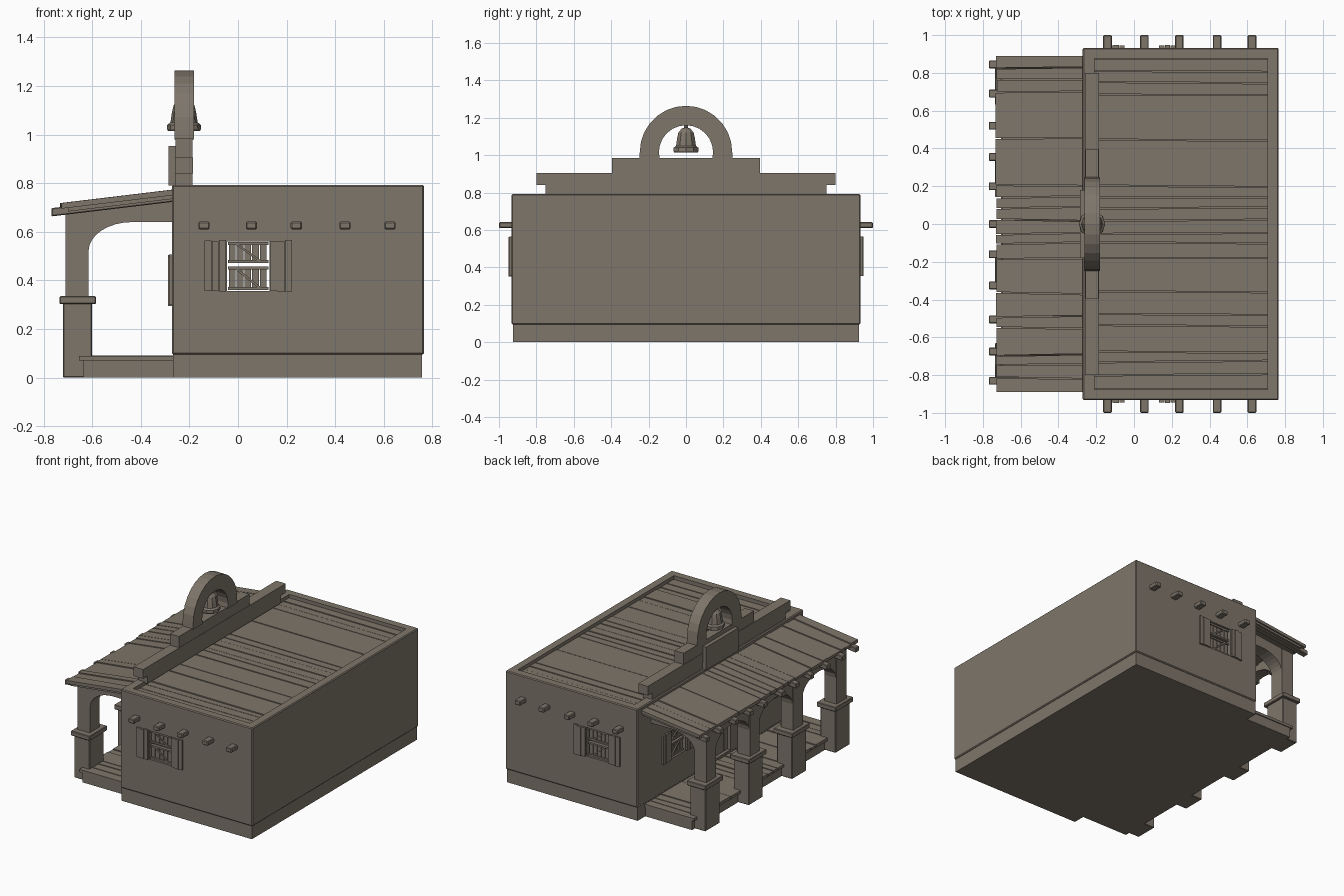
import bpy, bmesh, math, random

if "Cube" in bpy.data.objects:
    bpy.data.objects.remove(bpy.data.objects["Cube"])
random.seed(4)

mat = bpy.data.materials.new("weathered adobe")
mat.diffuse_color = (0.21, 0.18, 0.145, 1)
mat.use_nodes = True
mat.node_tree.nodes["Principled BSDF"].inputs["Base Color"].default_value = mat.diffuse_color

# ---------- helpers ----------
XZ = lambda a, b, c: (a, c, b)      # profile in x,z  extruded along y
YZ = lambda a, b, c: (c, a, b)      # profile in y,z  extruded along x
XY = lambda a, b, c: (a, b, c)      # profile in x,y  extruded along z

def rect(a0, a1, b0, b1):
    return [(a0, b0), (a1, b0), (a1, b1), (a0, b1)]

def make(name, prisms, fn, bevel=0):
    """One object out of several extruded profiles (points, low, high)."""
    bm = bmesh.new()
    for pts, lo, hi in prisms:
        n = len(pts)
        A = [bm.verts.new(fn(a, b, lo)) for a, b in pts]
        B = [bm.verts.new(fn(a, b, hi)) for a, b in pts]
        bm.faces.new(A)
        bm.faces.new(B[::-1])
        for i in range(n):
            bm.faces.new((A[i], B[i], B[(i + 1) % n], A[(i + 1) % n]))
    bmesh.ops.recalc_face_normals(bm, faces=bm.faces)
    if bevel:
        bmesh.ops.bevel(bm, geom=bm.edges[:], offset=bevel, segments=1, affect='EDGES')
    me = bpy.data.meshes.new(name)
    bm.to_mesh(me)
    bm.free()
    me.materials.append(mat)
    ob = bpy.data.objects.new(name, me)
    bpy.context.collection.objects.link(ob)
    return ob

def box(name, x, y, z, bevel=0):
    return make(name, [(rect(*x, *y), *z)], XY, bevel)

def cut(ob, cutters):
    for c in cutters:
        m = ob.modifiers.new("cut", 'BOOLEAN')
        m.operation, m.solver, m.object = 'DIFFERENCE', 'EXACT', c
    dg = bpy.context.evaluated_depsgraph_get()
    me = bpy.data.meshes.new_from_object(ob.evaluated_get(dg))
    ob.modifiers.clear()
    ob.data = me
    for c in cutters:
        bpy.data.objects.remove(c)

SEAMS = [.81, .75, .685, .445, .2, .14, .085, .02, -.05, -.1, -.18, -.36, -.48, -.54, -.68, -.73, -.80]

def planks(name, x0, x1, half, z0, z1, fn=XY, ragged=0):
    """Boards along x with uneven widths and slightly crooked seams."""
    ys = [half] + [s * half / .875 for s in SEAMS] + [-half]
    tilt = [0] + [random.uniform(-.005, .005) for _ in SEAMS] + [0]
    out, g = [], .003
    for i in range(len(ys) - 1):
        a, b, ta, tb = ys[i] - g, ys[i + 1] + g, tilt[i], tilt[i + 1]
        xs = x0 + random.uniform(0, ragged)
        out.append(([(xs, b - tb), (x1, b + tb), (x1, a + ta), (xs, a - ta)],
                    z0, z1 + random.uniform(-.004, .002)))
    return make(name, out, fn)

# ---------- main building ----------
box("plinth", (-.268, .757), (-.925, .925), (0, .1))
walls = box("walls", (-.272, .766), (-.933, .933), (.095, .793), .006)
openings = [box("room_cut", (-.21, .708), (-.875, .875), (.12, .9)),
            box("window_cut", (-.045, .13), (-1.1, 1.1), (.357, .56)),
            box("door_cut", (-.4, -.15), (-.11, .11), (.11, .5))]
openings += [box("porch_window_cut", (-.4, -.15), (y - .085, y + .085), (.3, .5)) for y in (-.48, .48)]
cut(walls, openings)
box("roof_deck", (-.212, .71), (-.877, .877), (.72, .755))
planks("roof_planks", -.209, .707, .873, .75, .77)

# projecting roof beams on both sides
for s in (-1, 1):
    for x in (-.14, .055, .24, .44, .625):
        y0, y1 = sorted((s * .9, s * 1.0))
        box("wall_beam", (x - .023, x + .023), (y0, y1), (.61, .642), .005)

# ---------- windows: open shutters and broken louvre panels ----------
def window(fn, c, w, z0, z1):
    boards = []
    for s in (-1, 1):
        for k in range(3):
            a = s * (w + .004 + k * .03)
            b = a + s * .028
            boards.append((rect(c + min(a, b), c + max(a, b), z0 - random.uniform(0, .006),
                                z1 + random.uniform(0, .006)), -.005, .012 + .003 * (k % 2)))
    make("shutters", boards, fn)
    mid = (z0 + z1) / 2 + .01
    parts = []
    for lo, hi in ((z0 + .003, mid - .012), (mid + .004, z1 - .003)):
        parts += [(rect(c - w + .005, c + w - .005, lo, lo + .012), -.035, -.01),
                  (rect(c - w + .005, c + w - .005, hi - .012, hi), -.035, -.01)]
        for k in range(5):
            a = c - w + .008 + k * (2 * w - .016) / 5
            b = a + (2 * w - .016) / 5 - .004
            parts.append(([(a, lo), (b, lo), (b, hi), (a, hi)], -.03, -.018))
        parts.append(([(c - w + .02, hi), (c + w - .035, lo), (c + w - .02, lo), (c - w + .035, hi)], -.018, -.01))
    make("window_panels", parts, fn)

for s in (-1, 1):
    window(lambda a, b, d, s=s: (a, s * (.933 + d), b), .042, .0875, .357, .56)
for y in (-.48, .48):
    window(lambda a, b, d: (-.272 - d, a, b), y, .085, .3, .5)

# plank door under the porch
make("door", [(rect(-.11 + k * .044, -.068 + k * .044, .1, .5), -.25, -.235) for k in range(5)], YZ)

# ---------- stepped gable, bell arch and bell ----------
make("gable_lower_step", [(rect(-.75, .75, .785, .845), -.257, -.187)], YZ)
make("gable_long_step", [(rect(-.8, .8, .84, .905), -.26, -.185)], YZ)
make("gable_middle_step", [(rect(-.395, .395, .9, .985), -.258, -.187)], YZ)
make("gable_panel", [(rect(-.18, .18, .79, .953), -.285, -.25)], YZ)

def arc(r, z, n):
    return [(r * math.cos(math.pi * i / n), z + r * math.sin(math.pi * i / n)) for i in range(n + 1)]

outer = [(.25, .98)] + arc(.247, 1.017, 14) + [(-.25, .98)]
inner = [(-.14, .98)] + arc(.145, 1.015, 12)[::-1] + [(.14, .98)]
make("bell_arch", [(outer + inner, -.262, -.18)], YZ)

def lathe(name, prof, n, cx):
    bm = bmesh.new()
    rings = [[bm.verts.new((cx + r * math.cos(2 * math.pi * i / n), r * math.sin(2 * math.pi * i / n), z))
              for i in range(n)] for r, z in prof]
    for a, b in zip(rings, rings[1:]):
        for i in range(n):
            j = (i + 1) % n
            bm.faces.new((a[i], a[j], b[j], b[i]))
    bm.faces.new(rings[0][::-1])
    bm.faces.new(rings[-1])
    me = bpy.data.meshes.new(name)
    bm.to_mesh(me)
    bm.free()
    me.materials.append(mat)
    bpy.context.collection.objects.link(bpy.data.objects.new(name, me))

lathe("bell", [(.066, 1.015), (.07, 1.022), (.069, 1.04), (.056, 1.05), (.05, 1.09), (.043, 1.12), (.025, 1.142), (.01, 1.147)], 10, -.222)
lathe("bell_hanger", [(.012, 1.14), (.012, 1.17)], 6, -.222)

# ---------- porch ----------
box("porch_base", (-.635, -.26), (-.84, .84), (0, .075))
planks("porch_floor", -.655, -.26, .85, .07, .09)

SLOPE = .12
slant = lambda a, b, c: (a, b, c + SLOPE * (a + .27))     # leans down away from wall
planks("porch_roof_planks", -.732, -.265, .893, .75, .772, slant, .006)
box_deck = make("porch_roof_deck", [(rect(-.70, -.265, -.88, .88), .735, .752)], slant)
for y in (.845, .69, .52, .355, .2, 0, -.16, -.325, -.505, -.675, -.83):
    make("porch_rafter", [(rect(-.768, -.265, y - .021, y + .021), .728 - .005, .765 - .008)], slant, .004)

COLS = (-.73, -.243, .243, .73)
for y in COLS:
    box("column_pier", (-.72, -.6), (y - .08, y + .08), (0, .31), .004)
    box("column_cap", (-.735, -.585), (y - .1, y + .1), (.302, .335), .004)
    box("column_shaft", (-.71, -.615), (y - .055, y + .055), (.33, .69))

# arcade arches between columns
for a, b in zip(COLS, COLS[1:]):
    y0, y1 = a + .055, b - .055
    m, w = (y0 + y1) / 2, (y1 - y0) / 2
    curve = [(m - w * math.cos(math.pi * i / 12), .52 + .12 * math.sin(math.pi * i / 12)) for i in range(13)]
    make("arcade_arch", [(curve + [(y1, .69), (y0, .69)], -.705, -.62)], YZ)

# side arches from end columns back to the wall
curve = [(-.435 - .18 * math.cos(math.pi / 2 * i / 8), .52 + .12 * math.sin(math.pi / 2 * i / 8)) for i in range(9)]
side = curve + [(-.262, .64), (-.262, .735), (-.615, .695)]
for y in (-.73, .73):
    make("side_arch", [(side, y - .05, y + .05)], XZ)
